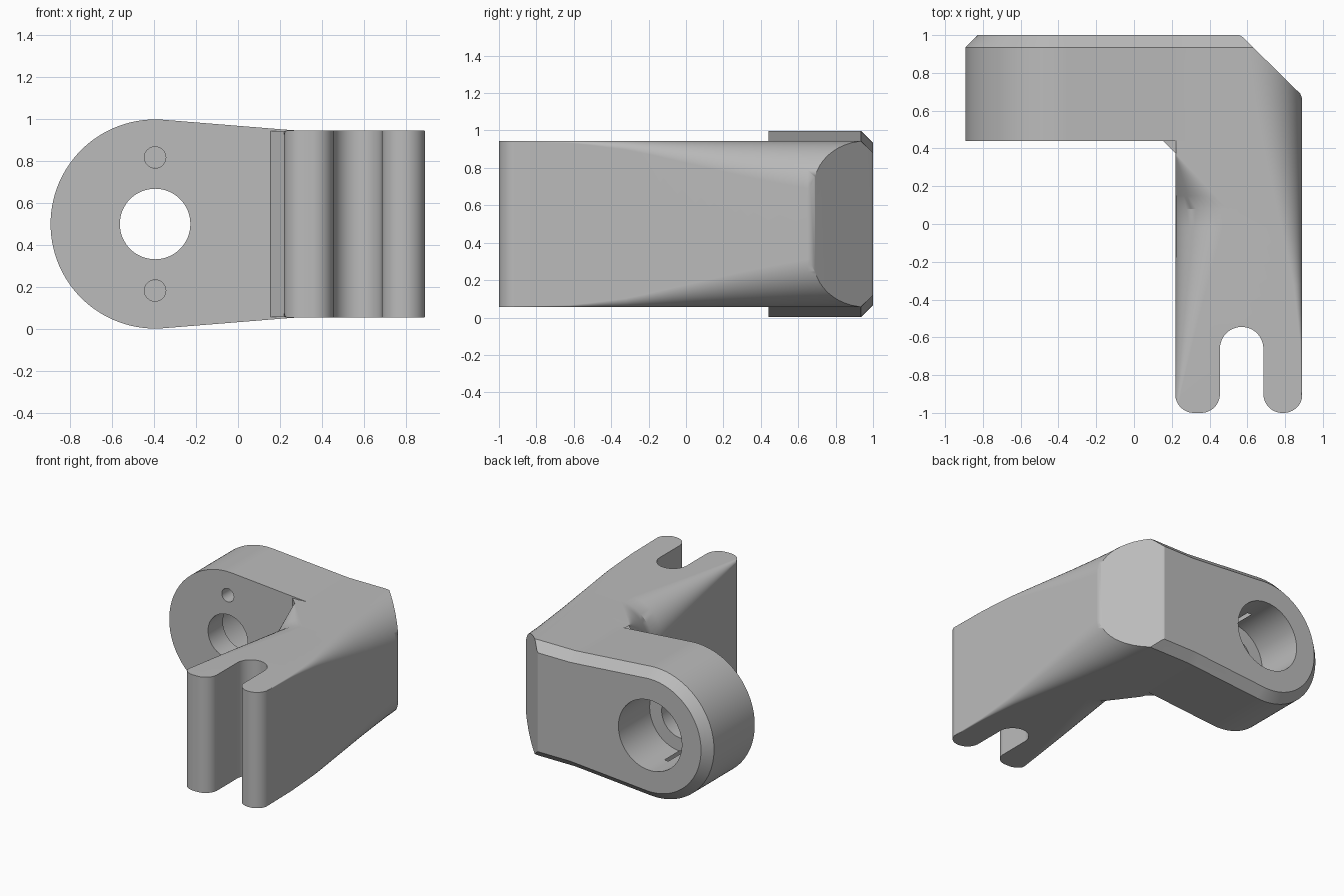
import bpy, bmesh, math
from mathutils import Vector

cube = bpy.data.objects.get("Cube")
if cube:
    bpy.data.objects.remove(cube, do_unlink=True)

MID = 0.5          # height of the symmetry plane
BORE_X = -0.395    # axis of the bore and of the round plate end

grey = bpy.data.materials.new("plain grey")
grey.use_nodes = True
colour = (0.5, 0.5, 0.5, 1)
grey.diffuse_color = colour
grey.node_tree.nodes["Principled BSDF"].inputs["Base Color"].default_value = colour


def loft(name, rings):
    """Closed solid through rings of equal point count."""
    bm = bmesh.new()
    rows = [[bm.verts.new(p) for p in ring] for ring in rings]
    for a, b in zip(rows, rows[1:]):
        for i in range(len(a)):
            j = (i + 1) % len(a)
            bm.faces.new((a[i], a[j], b[j], b[i]))
    bm.faces.new(rows[0][::-1])
    bm.faces.new(rows[-1])
    bmesh.ops.recalc_face_normals(bm, faces=bm.faces)
    mesh = bpy.data.meshes.new(name)
    bm.to_mesh(mesh)
    bm.free()
    mesh.materials.append(grey)
    obj = bpy.data.objects.new(name, mesh)
    bpy.context.collection.objects.link(obj)
    return obj


def arc(cx, cy, rx, ry, start, end, steps):
    angles = [math.radians(start + (end - start) * i / steps) for i in range(steps + 1)]
    return [(cx + rx * math.cos(a), cy + ry * math.sin(a)) for a in angles]


def cylinder_y(name, x, z, radius, y0, y1, steps=64):
    circle = arc(x, z, radius, radius, 0, 360 - 360 / steps, steps - 1)
    return loft(name, [[(u, y, v) for u, v in circle] for y in (y0, y1)])


def combine(target, tool, operation):
    mod = target.modifiers.new(operation, "BOOLEAN")
    mod.operation, mod.solver, mod.object = operation, "EXACT", tool
    bpy.context.view_layer.objects.active = target
    bpy.ops.object.modifier_apply(modifier=mod.name)
    bpy.data.objects.remove(tool, do_unlink=True)


# Teardrop plate with a chamfered back edge
def plate_ring(y, inset):
    r = 0.498 - inset
    pts = arc(BORE_X, MID, r, r, 85.7, 274.3, 72)
    near, far = 0.45 - inset, 0.43 - inset
    pts += [(0.22, MID - near), (0.5, MID - far), (0.5, MID + far), (0.22, MID + near)]
    return [(x, y, z) for x, z in pts]


bracket = loft("bracket", [plate_ring(0.44, 0), plate_ring(0.935, 0), plate_ring(1, 0.065)])


# Leg: its inner and outer corner rounding changes along the length
def blend(table, y):
    for (y0, a), (y1, b) in zip(table, table[1:]):
        if y <= y1:
            t = max(0, (y - y0) / (y1 - y0))
            return a + (b - a) * t
    return table[-1][1]


INNER = [(-1, 0.002), (-0.5, 0.125), (0.08, 0.28), (0.36, 0.01), (1, 0.004)]
OUTER = [(-1, 0.002), (-0.6, 0.012), (-0.3, 0.05), (0, 0.12), (0.3, 0.19), (0.6, 0.25), (1, 0.3)]


def leg_ring(y, half=0.445):
    ri, ro = blend(INNER, y), blend(OUTER, y)
    pts = []
    for x, r, sx, sz, start in ((0.89, ro, -1, -1, 0), (0.22, ri, 1, -1, 90),
                                (0.22, ri, 1, 1, 180), (0.89, ro, -1, 1, 270)):
        pts += arc(x + sx * r, MID - sz * (half - r), r, r, start, start + 90, 12)
    return [(x, y, z) for x, z in pts]


stations = [-1.02 + i * 0.1 for i in range(11)] + [0.08, 0.15, 0.22, 0.29, 0.36, 0.5, 0.65, 0.8, 0.935]
leg = loft("leg", [leg_ring(y) for y in stations] + [leg_ring(1, 0.38)])
combine(bracket, leg, "UNION")

# Small gusset in the inner corner
gusset = [(0.155, 0.44), (0.235, 0.36), (0.4, 0.36), (0.4, 0.6), (0.155, 0.6)]
combine(bracket, loft("gusset", [[(x, y, z) for x, y in gusset] for z in (0.058, 0.942)]), "UNION")

# Plan outline: rounded prongs, slot and cut-off corner
plan = [(-1.1, 1.1), (-1.1, 0.3), (0.1, 0.3), (0.218, 0.2)]
plan += arc(0.318, -0.9, 0.1, 0.1, 180, 270, 12)
plan += arc(0.355, -0.9, 0.1, 0.1, 270, 360, 12)
plan += arc(0.57, -0.66, 0.115, 0.115, 180, 0, 32)
plan += arc(0.785, -0.9, 0.1, 0.1, 180, 270, 12)
plan += arc(0.792, -0.9, 0.1, 0.1, 270, 360, 12)
plan += [(0.892, 0.66), (0.88, 0.69), (0.575, 0.99), (0.55, 1.005), (0.55, 1.1)]
combine(bracket, loft("plan", [[(x, y, z) for x, y in plan] for z in (-0.1, 1.1)]), "INTERSECT")

# Stepped bore and two blind pin holes
combine(bracket, cylinder_y("bore", BORE_X, MID, 0.168, 0.3, 1.1), "DIFFERENCE")
combine(bracket, cylinder_y("counterbore", BORE_X, MID, 0.27, 0.62, 1.1), "DIFFERENCE")
for side in (-1, 1):
    pin = cylinder_y("pin_hole", BORE_X, MID + side * 0.317, 0.051, 0.3, 0.8, 32)
    combine(bracket, pin, "DIFFERENCE")

# Smooth shading with crisp edges
bpy.ops.object.select_all(action="DESELECT")
bracket.select_set(True)
bpy.context.view_layer.objects.active = bracket
bpy.ops.object.shade_smooth_by_angle(angle=math.radians(28))
normals = bracket.modifiers.new("weighted normals", "WEIGHTED_NORMAL")
normals.keep_sharp = True
